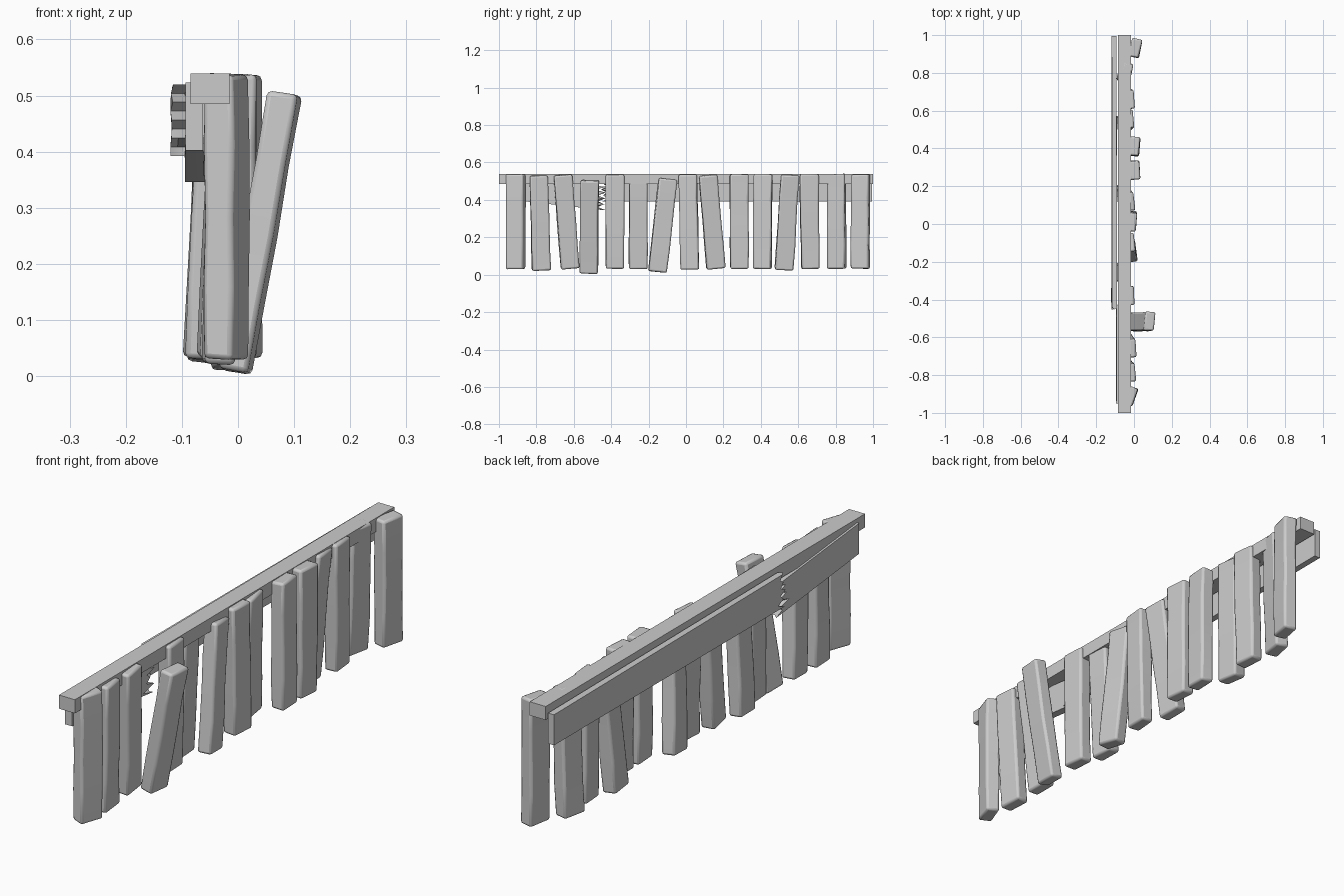
import bpy, bmesh, random
from math import atan2, radians
from mathutils import Matrix, Vector

if "Cube" in bpy.data.objects:
    bpy.data.objects.remove(bpy.data.objects["Cube"])

random.seed(7)


def finish(name, bm, bevel=0.0, segments=2):
    bmesh.ops.recalc_face_normals(bm, faces=bm.faces[:])
    mesh = bpy.data.meshes.new(name)
    bm.to_mesh(mesh)
    bm.free()
    ob = bpy.data.objects.new(name, mesh)
    bpy.context.collection.objects.link(ob)
    if bevel:
        m = ob.modifiers.new("worn_edges", 'BEVEL')
        m.width, m.segments, m.limit_method = bevel, segments, 'ANGLE'
        m.angle_limit = radians(40)
    bpy.context.view_layer.objects.active = ob
    ob.select_set(True)
    bpy.ops.object.shade_smooth_by_angle(angle=radians(35))
    ob.select_set(False)
    return ob


def plank(name, bottom, top, twist, thick=0.055, width=0.098):
    """Upright plank between two axis points, with slightly uneven worn sides."""
    b, t = Vector(bottom), Vector(top)
    d = t - b
    bm = bmesh.new()
    bmesh.ops.create_cube(bm, size=1)
    bmesh.ops.scale(bm, vec=(thick, width, d.length), verts=bm.verts)
    long_edges = [e for e in bm.edges
                  if abs(e.verts[0].co.z - e.verts[1].co.z) > 0.1]
    bmesh.ops.subdivide_edges(bm, edges=long_edges, cuts=3, use_grid_fill=True)
    for v in bm.verts:
        v.co += Vector((random.uniform(-1, 1), random.uniform(-1, 1),
                        random.uniform(-1, 1))) * 0.002
    bm.transform(Matrix.Translation((b + t) / 2)
                 @ Matrix.Rotation(atan2(d.x, d.z), 4, 'Y')
                 @ Matrix.Rotation(-atan2(d.y, d.z), 4, 'X')
                 @ Matrix.Rotation(radians(twist), 4, 'Z'))
    return finish(name, bm, 0.009)


def broken_board(name, x0, x1, sound, snapped, depth):
    """Board with one sound end and one splintered end; ends are (y, z low, z high)."""
    n = 9
    bm = bmesh.new()
    layers = []
    direction = 1 if snapped[0] > sound[0] else -1
    for k in range(3):
        x = x0 + (x1 - x0) * k / 2
        ring = [bm.verts.new((x, sound[0], sound[2])),
                bm.verts.new((x, sound[0], sound[1]))]
        for i in range(n):
            z = snapped[1] + (snapped[2] - snapped[1]) * i / (n - 1)
            cut = depth * (random.uniform(0.5, 1) if i % 2 else random.uniform(0, 0.4))
            ring.append(bm.verts.new((x + random.uniform(-.003, .003),
                                      snapped[0] - direction * cut, z)))
        layers.append(ring)
    bm.faces.new(layers[0])
    bm.faces.new(layers[-1])
    for a, c in zip(layers, layers[1:]):
        for i in range(len(a)):
            j = (i + 1) % len(a)
            bm.faces.new((a[i], a[j], c[j], c[i]))
    return finish(name, bm)


# Top rail
bm = bmesh.new()
bmesh.ops.create_cube(bm, size=1)
bm.transform(Matrix.Translation((-0.05, 0, 0.512))
             @ Matrix.Diagonal((0.07, 2.0, 0.054, 1)))
finish("top_rail", bm)

# Snapped back rail, in two pieces
broken_board("back_rail_long", -0.118, -0.092, (0.995, 0.392, 0.513),
             (-0.455, 0.392, 0.52), 0.06)
broken_board("back_rail_short", -0.094, -0.062, (-0.95, 0.402, 0.523),
             (-0.425, 0.346, 0.47), 0.09)

# Upright planks: y bottom, y top, z bottom, z top, x bottom, x top, twist
PLANKS = [
    (-0.910, -0.910, 0.030, 0.538, -0.020, -0.020, -20),
    (-0.773, -0.788, 0.022, 0.530, -0.035, -0.020, 5),
    (-0.620, -0.658, 0.033, 0.533, -0.045, -0.018, 4),
    (-0.520, -0.515, 0.008, 0.503, -0.005, 0.084, -5),
    (-0.380, -0.380, 0.032, 0.535, -0.030, -0.026, 3),
    (-0.255, -0.255, 0.032, 0.537, -0.068, -0.045, 3),
    (-0.153, -0.097, 0.014, 0.512, -0.015, -0.025, 8),
    (0.020, 0.010, 0.028, 0.536, -0.015, -0.015, -4),
    (0.160, 0.118, 0.033, 0.533, -0.065, -0.025, 6),
    (0.285, 0.285, 0.032, 0.536, 0.003, 0.003, 3),
    (0.407, 0.413, 0.032, 0.536, 0.003, 0.001, -5),
    (0.525, 0.555, 0.026, 0.532, -0.060, -0.030, 5),
    (0.665, 0.658, 0.030, 0.538, -0.030, -0.026, 5),
    (0.805, 0.805, 0.032, 0.538, -0.055, -0.038, -12),
    (0.932, 0.932, 0.032, 0.536, 0.008, 0.008, -12),
]
for i, (yb, yt, zb, zt, xb, xt, tw) in enumerate(PLANKS, 1):
    plank(f"plank_{i:02d}", (xb, yb, zb), (xt, yt, zt), tw)
